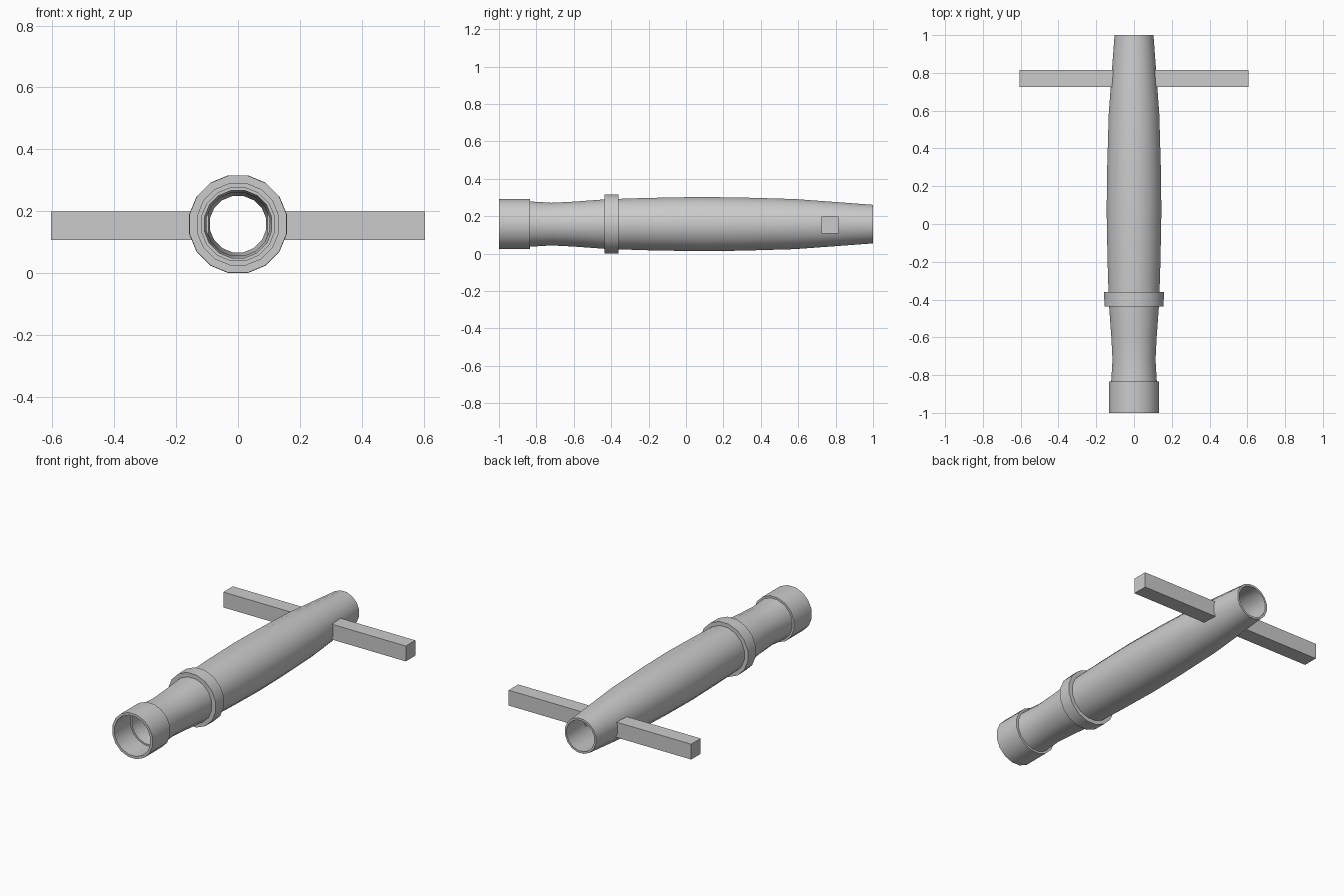
import bpy, bmesh, math

if "Cube" in bpy.data.objects:
    bpy.data.objects.remove(bpy.data.objects["Cube"])

SIDES = 16
AXIS_Z = 0.158
FLAT = 1 / math.cos(math.pi / SIDES)  # profiles give distance to the flats


def lathe(name, profile):
    """Spin a closed (y, radius) profile around the lengthwise axis."""
    bm = bmesh.new()
    rings = []
    for i in range(SIDES):
        a = (i + 0.5) * 2 * math.pi / SIDES
        rings.append([bm.verts.new((r * FLAT * math.cos(a), y,
                                    AXIS_Z + r * FLAT * math.sin(a)))
                      for y, r in profile])
    n = len(profile)
    for i in range(SIDES):
        a, b = rings[i], rings[(i + 1) % SIDES]
        for j in range(n):
            k = (j + 1) % n
            bm.faces.new((a[j], a[k], b[k], b[j]))
    bmesh.ops.recalc_face_normals(bm, faces=bm.faces)
    finish(name, bm, True)


def finish(name, bm, smooth=False):
    mesh = bpy.data.meshes.new(name)
    bm.to_mesh(mesh)
    bm.free()
    ob = bpy.data.objects.new(name, mesh)
    bpy.context.collection.objects.link(ob)
    if smooth:
        bpy.ops.object.select_all(action='DESELECT')
        bpy.context.view_layer.objects.active = ob
        ob.select_set(True)
        bpy.ops.object.shade_smooth_by_angle(angle=math.radians(30))


def box(name, lo, hi):
    bm = bmesh.new()
    bmesh.ops.create_cube(bm, size=1)
    for v in bm.verts:
        v.co = [(l + h) / 2 + c * (h - l) for c, l, h in zip(v.co, lo, hi)]
    finish(name, bm)


# Hollow barrel with a waist at the front and a swelling in the middle
outer = [(-0.835, 0.121), (-0.72, 0.114), (-0.6, 0.12), (-0.435, 0.132),
         (-0.36, 0.135), (-0.2, 0.140), (0.07, 0.145), (0.3, 0.142),
         (0.58, 0.134), (0.8, 0.118), (1.0, 0.103)]
inner = [(y, r - 0.012) for y, r in reversed(outer)]
lathe("barrel", outer + inner)

# Wider sleeve at the front end, with a step inside where the barrel starts
lathe("end_sleeve", [(-1.0, 0.133), (-0.833, 0.133), (-0.833, 0.109),
                     (-0.85, 0.109), (-0.85, 0.118), (-1.0, 0.118)])

# Raised collar around the barrel
lathe("collar", [(-0.437, 0.157), (-0.36, 0.158), (-0.36, 0.13), (-0.437, 0.127)])

# Square side arms, stopping at the bore
for side, x0, x1 in (("left", -0.605, -0.095), ("right", 0.095, 0.605)):
    box(side + "_arm", (x0, 0.725, 0.107), (x1, 0.815, 0.199))
